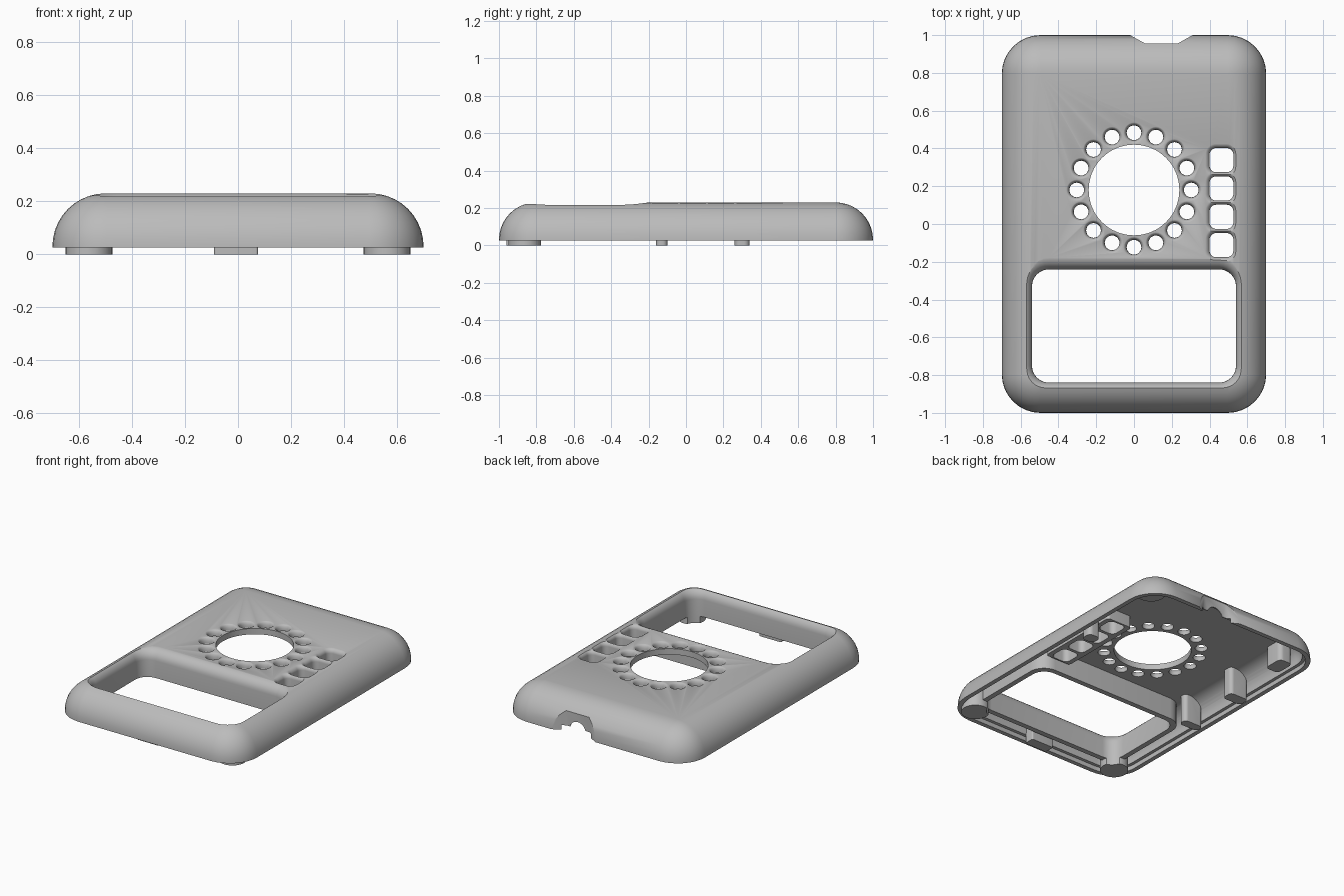
import bpy, bmesh
from math import sin, cos, pi

if "Cube" in bpy.data.objects:
    bpy.data.objects.remove(bpy.data.objects["Cube"])

TOP, BASE = 0.23, 0.025
HX, HY, CORNER = 0.70, 1.0, 0.205

grey = bpy.data.materials.new("case grey")
grey.use_nodes = True
tone = (0.5, 0.5, 0.5, 1)
grey.diffuse_color = tone
grey.node_tree.nodes["Principled BSDF"].inputs["Base Color"].default_value = tone


def rounded(hx, hy, r, z, cx=0, cy=0, n=8):
    """Ring of points on a rounded rectangle."""
    pts = []
    for k, (sx, sy) in enumerate([(1, 1), (-1, 1), (-1, -1), (1, -1)]):
        for i in range(n + 1):
            a = (k + i / n) * pi / 2
            pts.append((cx + sx * (hx - r) + r * cos(a),
                        cy + sy * (hy - r) + r * sin(a), z))
    return pts


def circle(r, z, cx, cy, n=32):
    return [(cx + r * cos(2 * pi * i / n), cy + r * sin(2 * pi * i / n), z) for i in range(n)]


def loft(name, rings):
    """Closed solid through a stack of rings."""
    bm = bmesh.new()
    loops = [[bm.verts.new(p) for p in ring] for ring in rings]
    n = len(loops[0])
    for a, b in zip(loops, loops[1:]):
        for i in range(n):
            j = (i + 1) % n
            bm.faces.new((a[i], a[j], b[j], b[i]))
    bm.faces.new(loops[0][::-1])
    bm.faces.new(loops[-1])
    bmesh.ops.recalc_face_normals(bm, faces=bm.faces)
    mesh = bpy.data.meshes.new(name)
    bm.to_mesh(mesh)
    bm.free()
    mesh.materials.append(grey)
    ob = bpy.data.objects.new(name, mesh)
    bpy.context.collection.objects.link(ob)
    return ob


def combine(target, tool, operation, keep=False):
    """Apply a boolean and remove the helper."""
    bpy.context.view_layer.objects.active = target
    mod = target.modifiers.new("boolean", "BOOLEAN")
    mod.operation, mod.solver, mod.object = operation, "EXACT", tool
    bpy.ops.object.modifier_apply(modifier=mod.name)
    if not keep:
        bpy.data.objects.remove(tool)


def dome(name, inset, bottom, top, r, lip=()):
    """Rounded box with a filleted top edge, inset from the case outline."""
    def ring(d, z):
        return rounded(HX - d, HY - d, CORNER - d, z)
    rings = [ring(d, z) for d, z in lip] + [ring(inset, bottom)]
    for i in range(11):
        t = i / 10 * pi / 2
        rings.append(ring(inset + r * (1 - cos(t)), top - r + r * sin(t)))
    return loft(name, rings)


def flared(name, hx, hy, r, cx, cy, f):
    """Opening cutter whose upper edge rolls outward."""
    rings = [rounded(hx, hy, r, -0.1, cx, cy)]
    for i in range(8):
        t = i / 7 * pi / 2
        d = f * (1 - cos(t))
        rings.append(rounded(hx + d, hy + d, r + d, TOP + 0.001 - f + f * sin(t), cx, cy))
    rings.append(rounded(hx + f, hy + f, r + f, 0.4, cx, cy))
    return loft(name, rings)


def block(name, hx, hy, r, z0, z1, cx, cy):
    return loft(name, [rounded(hx, hy, r, z, cx, cy) for z in (z0, z1)])


# Hollow outer case with a stepped lip
case = dome("case", 0, BASE, TOP, 0.2)
cavity = dome("cavity", 0.05, 0.056, 0.19, 0.12, [(0.03, -0.1), (0.03, 0.055)])
combine(case, cavity, "DIFFERENCE")

# Inner parts: window skirt, button frame, posts, clip
WIN = (0, -0.54)
parts = [
    block("window_skirt", 0.575, 0.335, 0.11, 0.045, 0.215, *WIN),
    block("button_frame", 0.095, 0.3, 0.02, 0.11, 0.215, 0.463, 0.115),
    block("front_clip", 0.083, 0.035, 0.01, 0, 0.1, -0.007, -0.925),
    block("back_post", 0.05, 0.07, 0.03, 0.05, 0.215, -0.57, 0.72),
    block("side_post", 0.045, 0.04, 0.03, 0, 0.215, 0.6, 0.3),
]
for y, hy in ((-0.13, 0.03), (0.3, 0.04)):
    parts.append(block("side_post", 0.07, hy, 0.025, 0, 0.215, -0.57, y))
for s in (-1, 1):
    parts.append(loft("corner_boss", [circle(0.088, z, s * 0.562, -0.862) for z in (0, 0.215)]))
parts.append(loft("roof_boss", [circle(0.09, z, 0.5, 0.76) for z in (0.15, 0.215)]))
envelope = dome("envelope", 0.012, -0.05, 0.217, 0.19)
for part in parts:
    combine(part, envelope, "INTERSECT", keep=True)
    combine(case, part, "UNION")
bpy.data.objects.remove(envelope)

# Screen window and four button openings with rolled edges
combine(case, flared("window", 0.54, 0.3, 0.09, *WIN, 0.07), "DIFFERENCE")
for i in range(4):
    combine(case, flared("button", 0.063, 0.064, 0.035, 0.463, 0.338 - 0.15 * i, 0.03), "DIFFERENCE")

# Dial: large round opening ringed by dished finger holes
DY = 0.18
combine(case, loft("dial", [circle(0.24, z, 0, DY, 64) for z in (0.06, 0.4)]), "DIFFERENCE")
for i in range(16):
    a = 2 * pi * i / 16
    x, y = 0.303 * cos(a), DY + 0.303 * sin(a)
    rings = [circle(0.039, 0.1, x, y, 24)]
    for k in range(5):
        t = k / 4 * pi / 2
        rings.append(circle(0.039 + 0.019 * (1 - cos(t)), 0.196 + 0.035 * sin(t), x, y, 24))
    rings.append(circle(0.058, 0.3, x, y, 24))
    combine(case, loft("finger_hole", rings), "DIFFERENCE")

# Cable recess and arched port in the back wall
PX = 0.145
outline = [(-0.255, 1.05), (-0.085, 0.955), (0.085, 0.955), (0.255, 1.05)]
recess = loft("recess", [[(PX + x, y, z) for x, y in outline] for z in (-0.1, 0.18)])
combine(case, recess, "DIFFERENCE")
port = loft("port", [[(PX + x, y, z) for x, z, _ in circle(0.06, 0, 0, 0.04)] for y in (0.85, 1.1)])
combine(case, port, "DIFFERENCE")

# Shading: smooth with crisp edges
bpy.ops.object.select_all(action="DESELECT")
case.select_set(True)
bpy.context.view_layer.objects.active = case
bpy.ops.object.shade_smooth_by_angle(angle=0.6)
